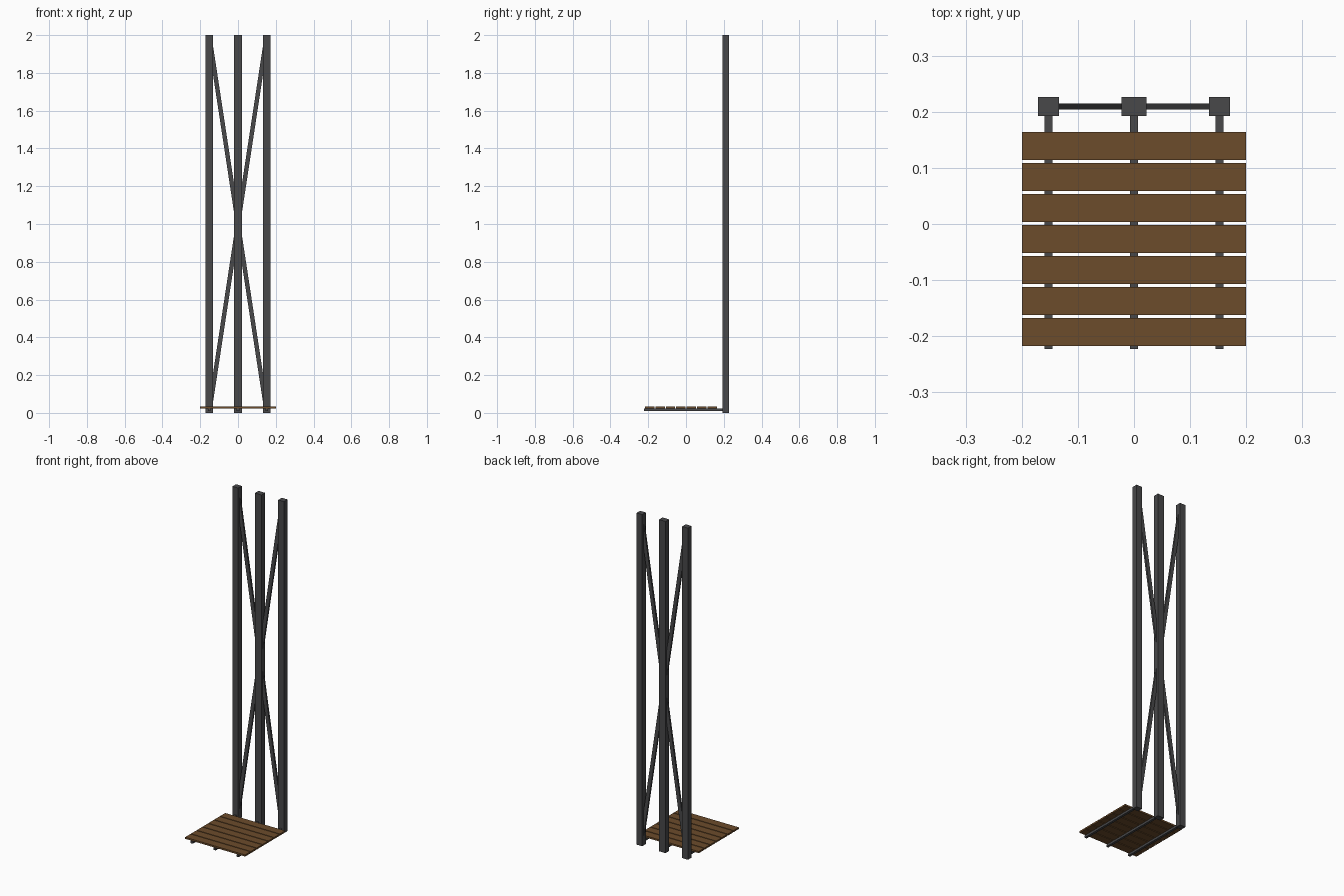
import bpy, math

if "Cube" in bpy.data.objects:
    bpy.data.objects.remove(bpy.data.objects["Cube"])


def material(name, color):
    m = bpy.data.materials.new(name)
    m.diffuse_color = color
    m.use_nodes = True
    m.node_tree.nodes["Principled BSDF"].inputs["Base Color"].default_value = m.diffuse_color
    return m


METAL = material("dark_metal", (0.065, 0.065, 0.068, 1))
WOOD = material("brown_wood", (0.15, 0.072, 0.024, 1))


def box(name, center, size, mat, tilt=0.0):
    bpy.ops.mesh.primitive_cube_add(size=1, location=center)
    ob = bpy.context.object
    ob.name = name
    ob.scale = size
    bpy.ops.object.transform_apply(location=False, rotation=False, scale=True)
    ob.rotation_euler.y = tilt
    ob.data.materials.append(mat)
    return ob


POST_X, POST_Y = 0.1525, 0.2095

# Upright posts, the middle one slightly wider, each with a floor rail
for label, x, width in (("left", -POST_X, 0.038), ("middle", 0, 0.044), ("right", POST_X, 0.038)):
    box(label + "_post", (x, POST_Y, 1), (width, 0.034, 2), METAL)
    front, back = -0.223, 0.2
    box(label + "_floor_rail", (x, (front + back) / 2, 0.017),
        (0.014, back - front, 0.013), METAL)

# Crossed diagonal braces between the outer posts
angle = math.atan2(POST_X, 1.0)
for label, side in (("rising", 1), ("falling", -1)):
    box(label + "_brace", (0, POST_Y, 1), (0.023, 0.011, 1.95), METAL, side * angle)

# Wooden slats across the rails
for i in range(7):
    box(f"slat_{i + 1}", (0, 0.139 - i * 0.0553, 0.0285), (0.4, 0.05, 0.01), WOOD)
